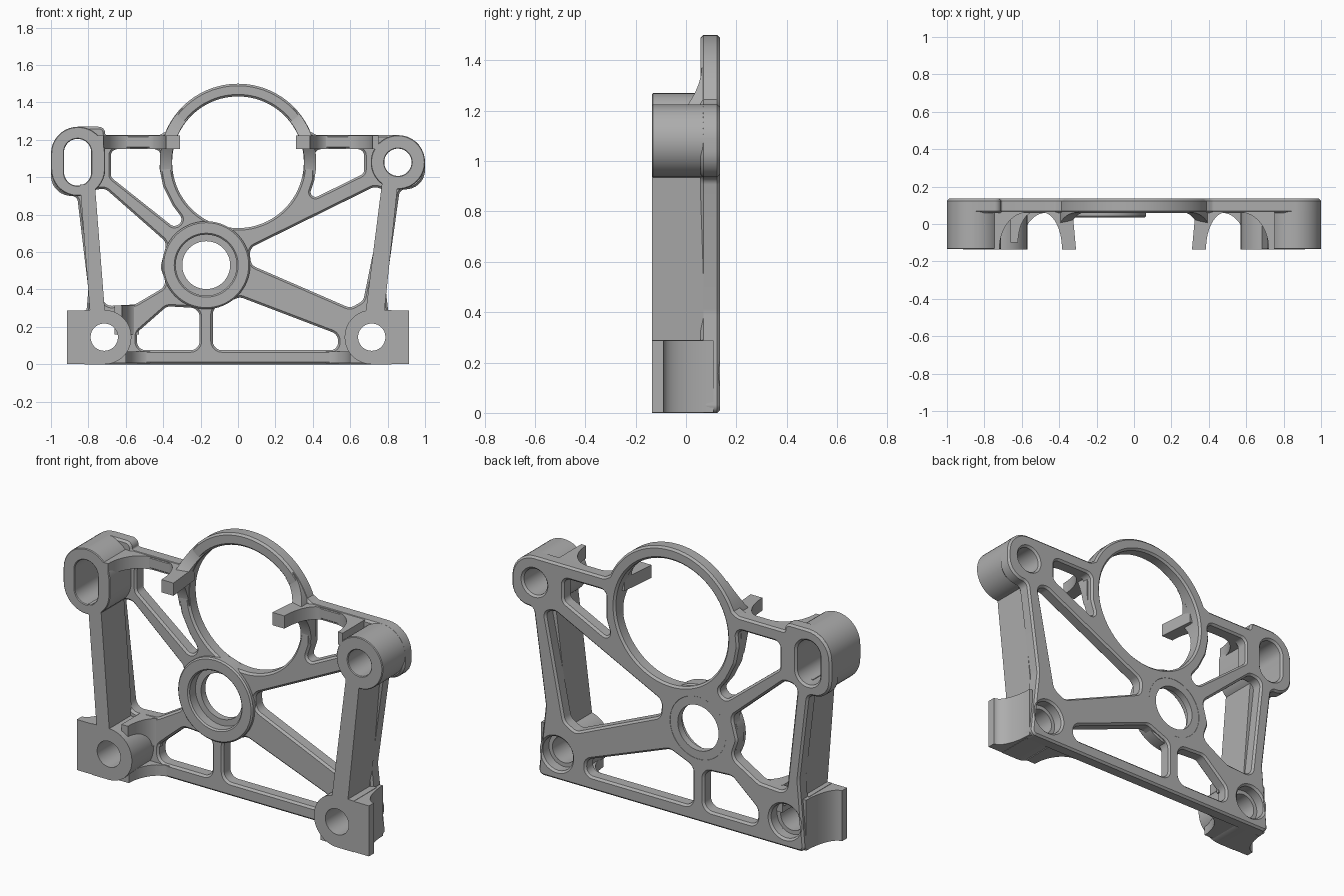
import bpy, bmesh, math
from mathutils import Vector, Matrix

cube = bpy.data.objects.get("Cube")
if cube:
    bpy.data.objects.remove(cube, do_unlink=True)

FRONT, FLANGE, BACK = -0.135, 0.058, 0.135

metal = bpy.data.materials.new("cast_metal_grey")
metal.use_nodes = True
GREY = (0.42, 0.42, 0.42, 1)
metal.diffuse_color = GREY
metal.node_tree.nodes["Principled BSDF"].inputs["Base Color"].default_value = GREY


def finish(name, mesh):
    """Clean, shade and link a mesh."""
    bm = bmesh.new()
    bm.from_mesh(mesh)
    bmesh.ops.remove_doubles(bm, verts=bm.verts, dist=0.0002)
    bmesh.ops.recalc_face_normals(bm, faces=bm.faces)
    bm.to_mesh(mesh)
    bm.free()
    mesh.materials.clear()
    mesh.materials.append(metal)
    mesh.shade_smooth()
    mesh.set_sharp_from_angle(angle=math.radians(30))
    obj = bpy.data.objects.new(name, mesh)
    bpy.context.collection.objects.link(obj)
    return obj


def arc(cx, cy, rx, ry, a0, a1, n=12):
    out = []
    for i in range(n + 1):
        a = math.radians(a0 + (a1 - a0) * i / n)
        out.append((cx + rx * math.cos(a), cy + ry * math.sin(a)))
    return out


def circle(cx, cy, r, n=48):
    return arc(cx, cy, r, r, 0, 360, n)[:-1]


def rounded(points, default=0.0):
    """Round polygon corners; a point may carry its own radius."""
    pts = [(Vector(p[:2]), p[2] if len(p) > 2 else default) for p in points]
    out = []
    for i, (p, r) in enumerate(pts):
        (a, ra), (b, rb) = pts[i - 1], pts[(i + 1) % len(pts)]
        da, db = a - p, b - p
        half = da.angle(db) / 2
        if r < 0.002 or half > 1.54:
            out.append(p)
            continue
        t = min(r / math.tan(half), da.length * r / (r + ra) * 0.99,
                db.length * r / (r + rb) * 0.99)
        r = t * math.tan(half)
        centre = p + (da.normalized() + db.normalized()).normalized() * (r / math.sin(half))
        s, e = p + da.normalized() * t - centre, p + db.normalized() * t - centre
        sweep = math.atan2(s.x * e.y - s.y * e.x, s.dot(e))
        n = max(2, int(abs(sweep) / 0.17))
        out += [centre + Matrix.Rotation(sweep * k / n, 2) @ s for k in range(n + 1)]
    return [tuple(q) for q in out]


def slab(name, loops, lo, hi, axis="Y", bevel=0.0):
    """Extrude an outline with holes along an axis."""
    cu = bpy.data.curves.new(name, "CURVE")
    cu.dimensions = "2D"
    cu.fill_mode = "BOTH"
    cu.extrude = (hi - lo) / 2 - bevel
    cu.bevel_depth, cu.offset, cu.bevel_resolution = bevel, -bevel, 0
    for loop in loops:
        sp = cu.splines.new("POLY")
        sp.points.add(len(loop) - 1)
        for pt, q in zip(sp.points, loop):
            pt.co = (q[0], q[1], 0, 1)
        sp.use_cyclic_u = True
    tmp = bpy.data.objects.new(name + "_profile", cu)
    bpy.context.collection.objects.link(tmp)
    dg = bpy.context.evaluated_depsgraph_get()
    mesh = bpy.data.meshes.new_from_object(tmp.evaluated_get(dg))
    bpy.data.objects.remove(tmp, do_unlink=True)
    bpy.data.curves.remove(cu)
    mid = (lo + hi) / 2
    if axis == "Y":
        mesh.transform(Matrix.Translation((0, mid, 0)) @ Matrix.Rotation(math.pi / 2, 4, "X"))
    else:
        mesh.transform(Matrix.Translation((0, 0, mid)))
    mesh.name = name
    return finish(name, mesh)


def flip(points, side):
    return [(side * p[0],) + tuple(p[1:]) for p in points]


# Shared openings
slot = rounded([(-0.93, 0.955), (-0.93, 1.205), (-0.785, 1.205), (-0.785, 0.955)], 0.072)
bolt = circle(0.855, 1.08, 0.073)

# Back plate: outer contour, ring opening, windows and bolt holes
outline = rounded(
    [(-0.71, 1.27, 0.12), (-1, 1.27, 0.145), (-1, 0.9, 0.145), (-0.86, 0.9, 0.04),
     (-0.8, 0.4, 0.1), (-0.835, 0, 0.03), (0.835, 0, 0.03), (0.79, 0.4, 0.1),
     (0.865, 0.935, 0.04), (1, 0.935, 0.145), (1, 1.225, 0.145), (0.42, 1.225, 0.03)]
    + arc(0, 1.08, 0.42, 0.42, 23, 157, 48)
    + [(-0.42, 1.225, 0.03), (-0.71, 1.225, 0.03)])
windows = [
    rounded([(-0.68, 1.15), (-0.41, 1.15), (-0.42, 1.05), (-0.4, 0.95), (-0.35, 0.85),
             (-0.29, 0.77), (-0.34, 0.73), (-0.68, 1.0)], 0.035),
    rounded([(0.41, 1.15), (0.675, 1.15), (0.675, 1.02), (0.37, 0.87), (0.41, 0.99)], 0.035),
    rounded([(-0.79, 0.93), (-0.71, 0.94), (-0.38, 0.65), (-0.415, 0.52), (-0.38, 0.42),
             (-0.55, 0.32), (-0.72, 0.31)], 0.05),
    rounded([(0.06, 0.62), (0.73, 0.95), (0.79, 0.93), (0.67, 0.34), (0.6, 0.3),
             (0.07, 0.53)], 0.05),
    rounded([(-0.38, 0.31), (-0.205, 0.3), (-0.205, 0.075), (-0.54, 0.075),
             (-0.54, 0.17)], 0.05),
    rounded([(-0.135, 0.3), (0.01, 0.36), (0.535, 0.16), (0.535, 0.075),
             (-0.135, 0.075)], 0.05),
]
slab("back_plate", [outline, circle(0, 1.08, 0.352, 96), slot, bolt,
                    circle(-0.17, 0.53, 0.165),
                    circle(0.715, 0.145, 0.095), circle(-0.715, 0.145, 0.095)] + windows,
     FLANGE, BACK, bevel=0.011)

# Centre hub with a stepped bore
slab("hub_collar", [circle(-0.17, 0.53, 0.235, 64), circle(-0.17, 0.53, 0.163, 64)],
     0.035, 0.12, bevel=0.008)
slab("hub_seat", [circle(-0.17, 0.53, 0.19, 64), circle(-0.17, 0.53, 0.128, 64)],
     0.095, BACK - 0.001)

# Upper bosses
slab("slotted_boss", [rounded([(-1, 0.9), (-1, 1.27), (-0.71, 1.27), (-0.71, 0.9)], 0.145), slot],
     FRONT, BACK - 0.008, bevel=0.004)
slab("round_boss", [circle(0.855, 1.08, 0.145), bolt], FRONT, BACK - 0.008, bevel=0.004)

# Deep side walls between the upper bosses and the feet
slab("right_wall", [[(-0.845, 0.96), (-0.765, 0.96), (-0.71, 0.26), (-0.79, 0.26)]], FRONT, 0.07)
slab("left_wall", [[(0.77, 0.97), (0.855, 0.97), (0.78, 0.26), (0.68, 0.26)]], FRONT, 0.07)


def hook_sector(name, side):
    """Ring thickening that swells forward towards the hook."""
    bm = bmesh.new()
    rows = []
    for i in range(25):
        deg = -12 + 56 * i / 24
        a = math.radians(deg)
        y = 0.062 - 0.075 * (1 - abs(deg - 16) / 28) ** 2
        rows.append([bm.verts.new((side * r * math.cos(a), yy, 1.08 + r * math.sin(a)))
                     for r, yy in ((0.354, y), (0.418, y), (0.418, 0.1), (0.354, 0.1))])
    for p, q in zip(rows, rows[1:]):
        for k in range(4):
            j = (k + 1) % 4
            bm.faces.new((p[k], p[j], q[j], q[k]))
    bm.faces.new(rows[0])
    bm.faces.new(rows[-1])
    mesh = bpy.data.meshes.new(name)
    bm.to_mesh(mesh)
    bm.free()
    finish(name, mesh)


for label, s in (("left", 1), ("right", -1)):
    # Feet: a rounded bolt block plus an outer tab scooped out behind
    block = rounded([(0.57, 0, 0.145), (0.57, 0.29, 0.145), (0.82, 0.29), (0.82, 0)])
    slab(label + "_foot", [flip(block, s), circle(s * 0.715, 0.145, 0.073)], FRONT, 0.07)
    tab = [(0.81, FRONT), (0.915, FRONT), (0.915, -0.1)]
    tab += arc(0.915, 0.11, 0.085, 0.2, 270, 180) + [(0.81, 0.11)]
    slab(label + "_foot_tab", [flip(tab, s)], 0.002, 0.288, "Z")

    # Scooped transition from foot to bottom rail
    flare = [(0.66, 0.08), (0.66, -0.12)] + arc(0.47, -0.12, 0.13, 0.18, 0, 90) + [(0.47, 0.08)]
    slab(label + "_rail_flare", [flip(flare, s)], 0.006, 0.068, "Z")

    # Top bar arch, scooped between boss and hook
    arch = [(0.33, 0.08), (0.31, FRONT), (0.385, FRONT)]
    arch += arc(0.49, FRONT, 0.105, 0.197, 180, 90)
    arch += arc(0.57, FRONT, 0.15, 0.197, 90, 0) + [(0.75, FRONT), (0.75, 0.08)]
    slab(label + "_hook_arch", [flip(arch, s)], 1.15, 1.222, "Z")
    hook_sector(label + "_ring_flare", s)

# Gusset between the right foot and its diagonal rib
gusset = [(-0.66, 0.08), (-0.66, -0.1)] + arc(-0.53, -0.1, 0.09, 0.165, 180, 90) + [(-0.53, 0.08)]
slab("right_foot_gusset", [gusset], 0.16, 0.315, "Z")
